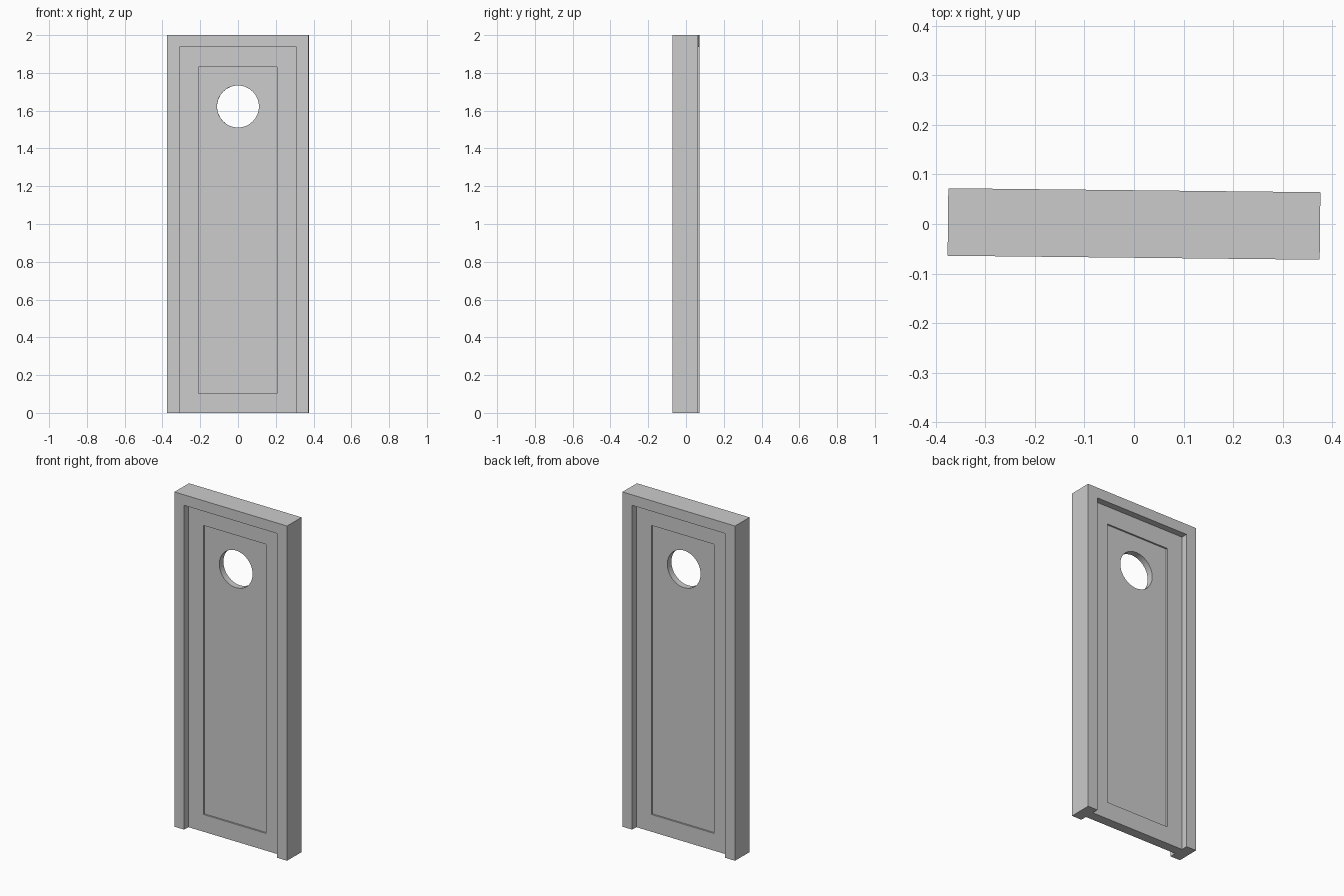
import bpy
import math

if "Cube" in bpy.data.objects:
    bpy.data.objects.remove(bpy.data.objects["Cube"])

W, D, H = 0.75, 0.136, 2.0      # overall door size
LEAF = 0.029                    # half thickness of door leaf
PANEL = 0.019                   # half thickness of sunken panel


def box(name, x, y0, y1, z0, z1):
    bpy.ops.mesh.primitive_cube_add(size=1, location=(0, (y0 + y1) / 2, (z0 + z1) / 2))
    ob = bpy.context.object
    ob.name = name
    ob.scale = (2 * x, y1 - y0, z1 - z0)
    bpy.ops.object.transform_apply(location=True, rotation=True, scale=True)
    return ob


def cut(target, cutter):
    mod = target.modifiers.new("cut", 'BOOLEAN')
    mod.operation = 'DIFFERENCE'
    mod.solver = 'EXACT'
    mod.object = cutter
    bpy.context.view_layer.objects.active = target
    bpy.ops.object.modifier_apply(modifier=mod.name)
    bpy.data.objects.remove(cutter)


# Solid block that becomes frame and leaf in one piece
door = box("door_with_frame", W / 2, -D / 2, D / 2, 0, H)

# Same recesses on front and back: door opening, then sunken panel
for s in (-1, 1):
    for half, depth, z0, z1 in ((0.31, LEAF, -0.1, 1.937), (0.208, PANEL, 0.103, 1.83)):
        y0, y1 = sorted((s * depth, s * 0.2))
        cut(door, box("recess_cutter", half, y0, y1, z0, z1))

# Round porthole window
bpy.ops.mesh.primitive_cylinder_add(vertices=48, radius=0.111, depth=0.5,
                                    location=(0, 0, 1.622), rotation=(math.pi / 2, 0, 0))
cut(door, bpy.context.object)

# Smooth the porthole rim and turn the door very slightly about z
bpy.ops.object.select_all(action='DESELECT')
door.select_set(True)
bpy.context.view_layer.objects.active = door
bpy.ops.object.shade_smooth_by_angle(angle=math.radians(30))
door.rotation_euler.z = -0.0107
